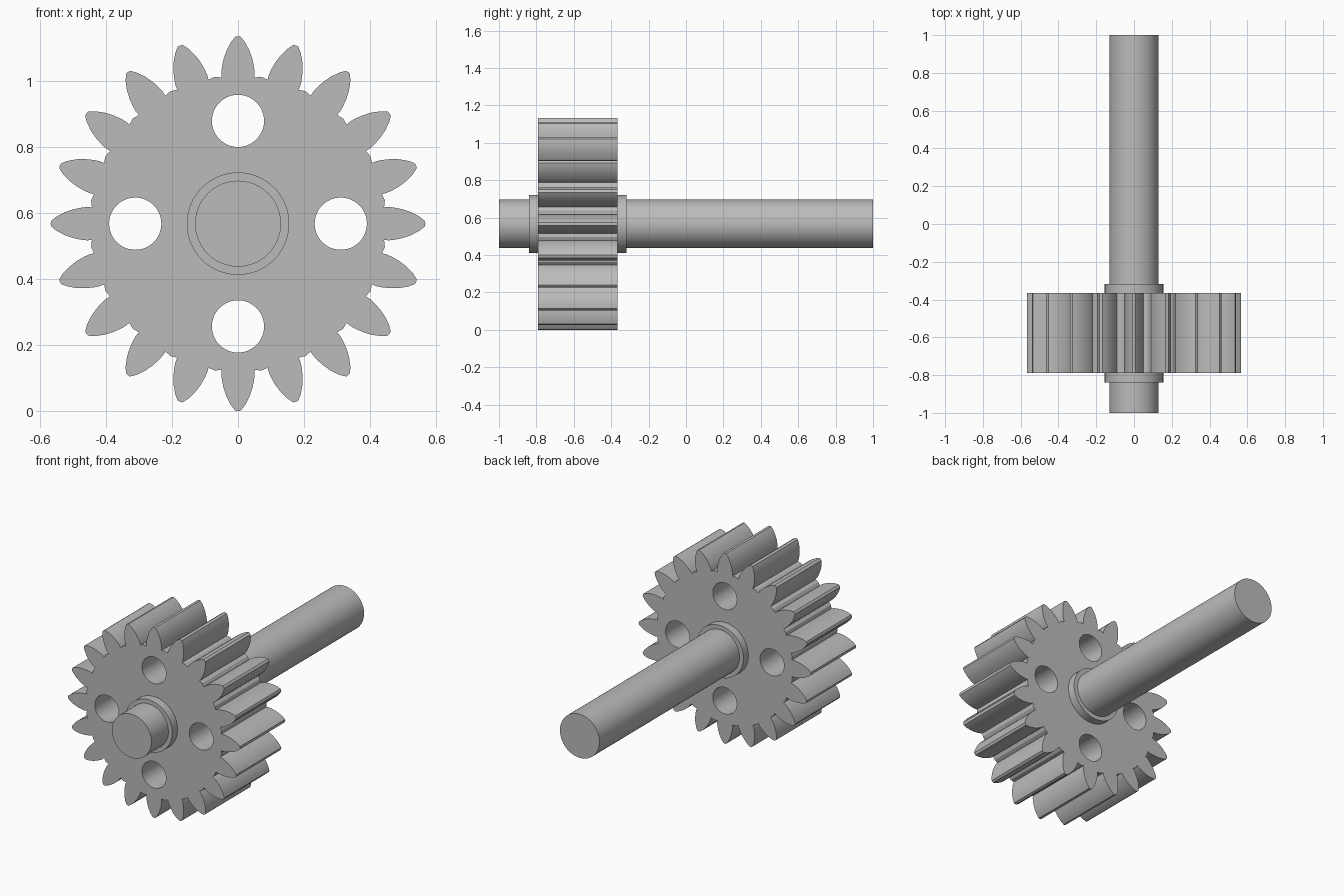
import bpy, bmesh, math
from math import radians, sin, cos, pi

cube = bpy.data.objects.get("Cube")
if cube:
    bpy.data.objects.remove(cube, do_unlink=True)

AXIS_Z = 0.567
TEETH = 20

steel = bpy.data.materials.new("grey_steel")
steel.use_nodes = True
GREY = (0.5, 0.5, 0.5, 1)
steel.diffuse_color = GREY
steel.node_tree.nodes["Principled BSDF"].inputs["Base Color"].default_value = GREY


def finish(obj, name, angle):
    obj.name = obj.data.name = name
    obj.data.materials.clear()
    obj.data.materials.append(steel)
    bpy.ops.object.select_all(action='DESELECT')
    obj.select_set(True)
    bpy.context.view_layer.objects.active = obj
    bpy.ops.object.shade_smooth_by_angle(angle=radians(angle))


def rod(name, radius, y0, y1):
    bpy.ops.mesh.primitive_cylinder_add(
        vertices=64, radius=radius, depth=y1 - y0,
        location=(0, (y0 + y1) / 2, AXIS_Z), rotation=(pi / 2, 0, 0))
    finish(bpy.context.object, name, 30)


def add_loop(curve, points):
    spline = curve.splines.new('POLY')
    spline.points.add(len(points) - 1)
    for p, (x, y) in zip(spline.points, points):
        p.co = (x, y, 0, 1)
    spline.use_cyclic_u = True


# Tooth flank from root to tip: radius, half angle in degrees
flank = [(0.445, 6.4), (0.46, 6.3), (0.475, 5.9), (0.5, 5.0),
         (0.525, 3.8), (0.55, 2.2), (0.566, 0.8)]
tooth = [(r, -a) for r, a in flank] + [(0.567, 0)] + [(r, a) for r, a in flank[::-1]]
tooth.append((0.45, 9))
outline = []
for i in range(TEETH):
    for r, a in tooth:
        t = radians(a + i * 360 / TEETH)
        outline.append((r * sin(t), r * cos(t)))

# Gear wheel with four lightening holes
curve = bpy.data.curves.new("gear_profile", 'CURVE')
curve.dimensions = '2D'
curve.fill_mode = 'BOTH'
curve.extrude = 0.2125
add_loop(curve, outline)
for k in range(4):
    cx, cy = 0.311 * cos(k * pi / 2), 0.311 * sin(k * pi / 2)
    add_loop(curve, [(cx + 0.079 * cos(j * pi / 24), cy + 0.079 * sin(j * pi / 24))
                     for j in range(48)])
gear = bpy.data.objects.new("gear_wheel", curve)
bpy.context.collection.objects.link(gear)
gear.location = (0, -0.5775, AXIS_Z)
gear.rotation_euler = (pi / 2, 0, 0)
bpy.ops.object.select_all(action='DESELECT')
gear.select_set(True)
bpy.context.view_layer.objects.active = gear
bpy.ops.object.convert(target='MESH')
gear = bpy.context.object

# Weld caps to walls
bm = bmesh.new()
bm.from_mesh(gear.data)
bmesh.ops.remove_doubles(bm, verts=bm.verts, dist=0.0001)
bmesh.ops.recalc_face_normals(bm, faces=bm.faces)
bm.to_mesh(gear.data)
bm.free()
finish(gear, "gear_wheel", 25)

# Shaft and the collar showing on both sides of the gear
rod("shaft", 0.13, -1.0, 1.0)
rod("collar", 0.155, -0.84, -0.318)
